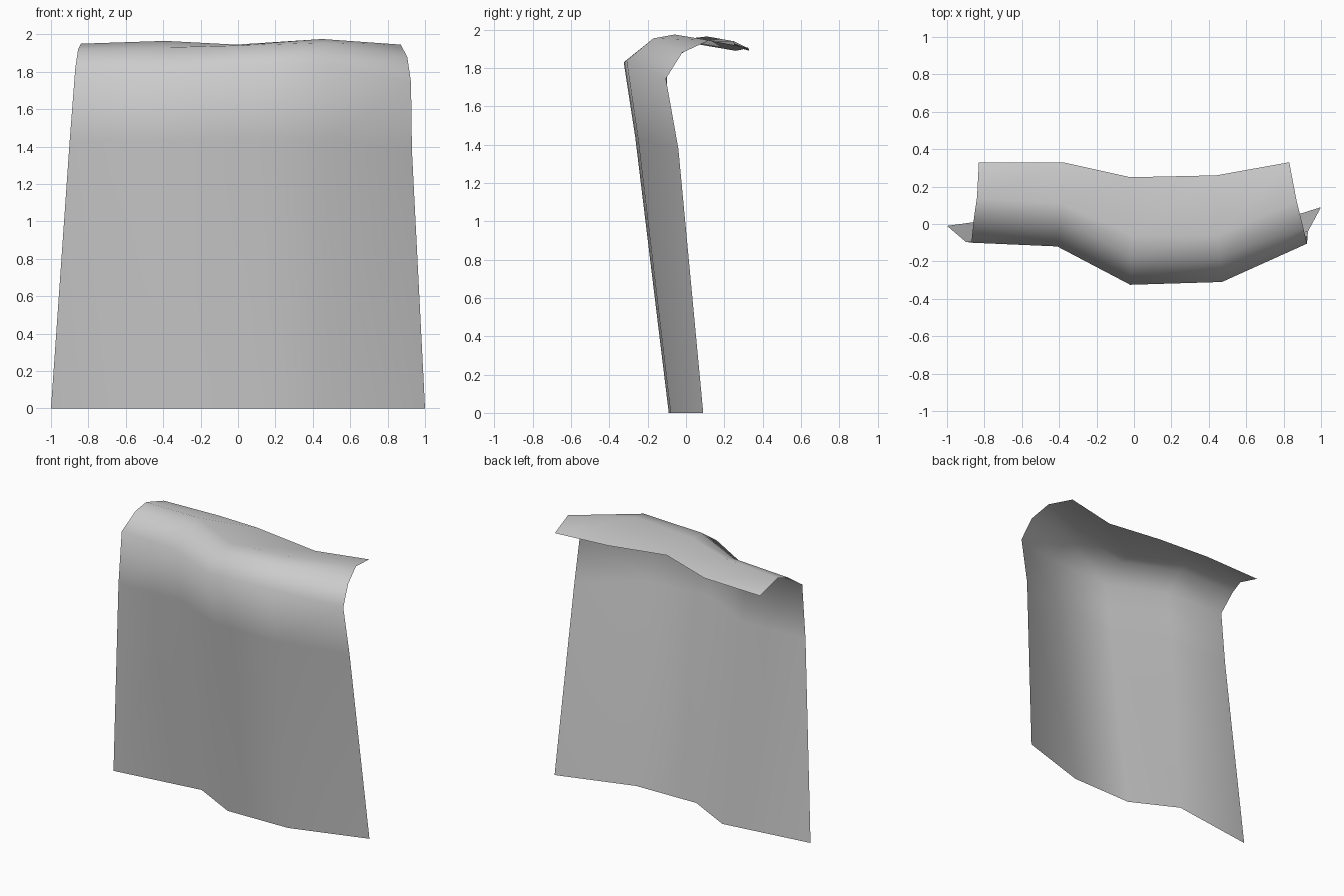
import bpy
import bmesh

# One side profile per fold of the cloth, from the hem up and over to the back edge
profiles = [
    [(-1.00, -.01, 0), (-.90, -.095, 1.43), (-.87, -.10, 1.82),
     (-.855, .04, 1.92), (-.84, .14, 1.95), (-.83, .33, 1.89)],
    [(-.35, .08, 0), (-.40, -.08, 1.43), (-.41, -.12, 1.81),
     (-.40, .02, 1.93), (-.39, .11, 1.965), (-.38, .33, 1.90)],
    [(-.02, -.09, 0), (-.01, -.265, 1.44), (-.02, -.325, 1.83),
     (-.01, -.17, 1.94), (-.01, -.06, 1.945), (-.02, .25, 1.94)],
    [(.46, -.08, 0), (.47, -.25, 1.43), (.47, -.31, 1.84),
     (.46, -.17, 1.955), (.45, -.06, 1.975), (.44, .26, 1.89)],
    [(1.00, .09, 0), (.93, -.04, 1.38), (.925, -.105, 1.745),
     (.905, -.02, 1.88), (.87, .12, 1.945), (.83, .33, 1.905)],
]

# Single soft grey for the whole sheet
grey = bpy.data.materials.new("light_grey")
grey.diffuse_color = (0.6, 0.6, 0.6, 1)

# Draped sheet: neighbouring profiles bridged with quads
bm = bmesh.new()
columns = [[bm.verts.new(p) for p in profile] for profile in profiles]
for left, right in zip(columns, columns[1:]):
    for i in range(len(left) - 1):
        bm.faces.new((left[i], right[i], right[i + 1], left[i + 1])).smooth = True

mesh = bpy.data.meshes.new("draped_sheet")
bm.to_mesh(mesh)
bm.free()
mesh.materials.append(grey)
sheet = bpy.data.objects.new("draped_sheet", mesh)
bpy.context.collection.objects.link(sheet)
